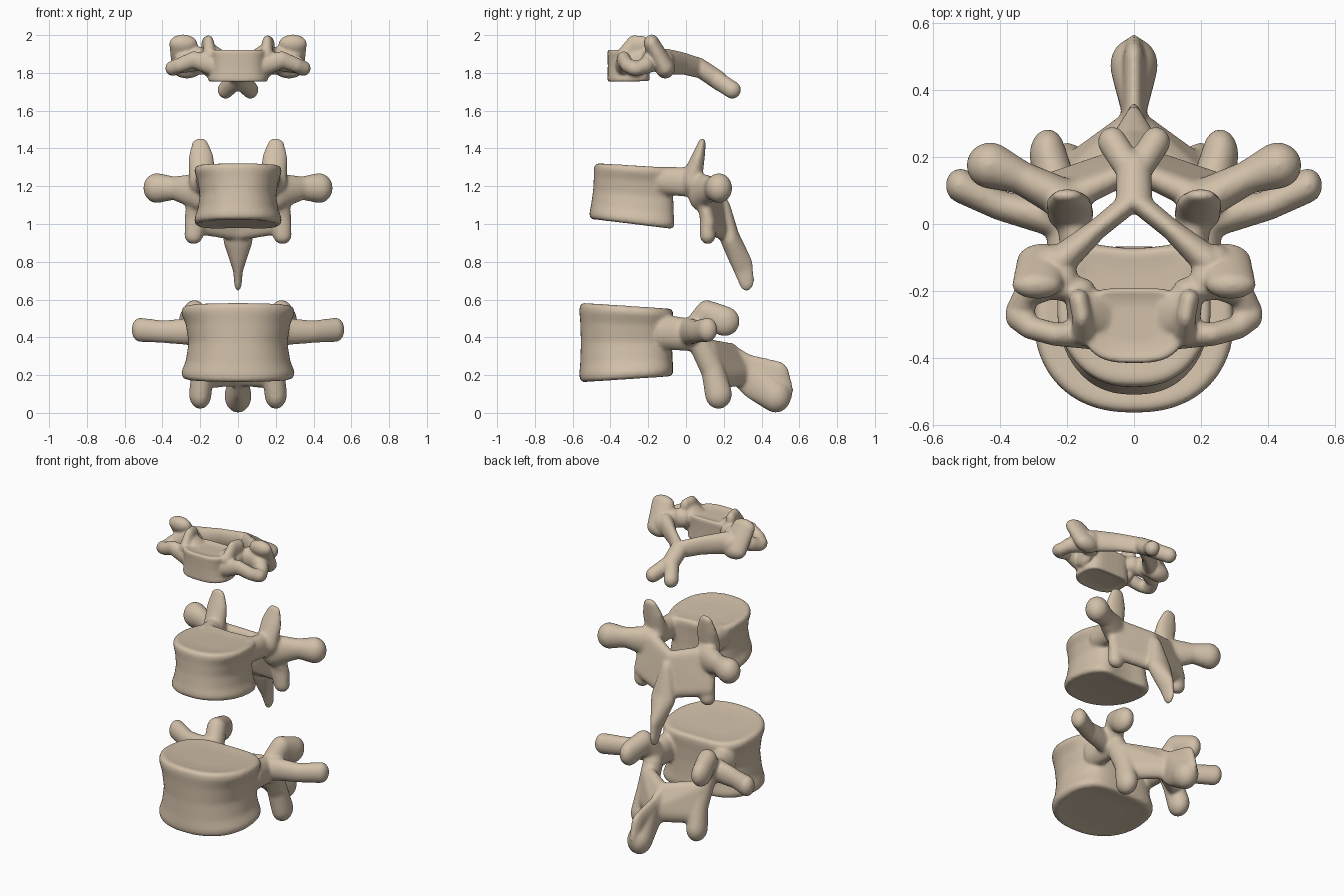
import bpy, bmesh, math

bone = bpy.data.materials.new("bone")
bone.diffuse_color = (0.64, 0.525, 0.395, 1)

# unit sphere points used for every rounded blob
_b = bmesh.new()
bmesh.ops.create_icosphere(_b, subdivisions=3, radius=1)
SPHERE = [v.co.copy() for v in _b.verts]
_b.free()


def hull(bm, *blobs):
    """Convex skin around ellipsoids (x, y, z, rx, ry, rz), mirrored in x."""
    for side in (1, -1):
        t = bmesh.new()
        for x, y, z, rx, ry, rz in blobs:
            for p in SPHERE:
                t.verts.new((side * (x + p.x * rx), y + p.y * ry, z + p.z * rz))
        bmesh.ops.convex_hull(t, input=t.verts[:])
        loose = [v for v in t.verts if not v.link_faces]
        bmesh.ops.delete(t, geom=loose, context='VERTS')
        bmesh.ops.recalc_face_normals(t, faces=t.faces[:])
        m = bpy.data.meshes.new("tmp")
        t.to_mesh(m)
        t.free()
        bm.from_mesh(m)
        bpy.data.meshes.remove(m)
        if all(b[0] == 0 for b in blobs):
            break


def chain(bm, *blobs):
    for a, b in zip(blobs, blobs[1:]):
        hull(bm, a, b)


def body(bm, rx, y0, y1, bot, top, waist, notch, dip, shift=0.0, square=0.85):
    """Vertebral body: waisted drum, notched back, dished endplates.
    bot/top = (z at front, z at back)."""
    n, cy, ry = 64, (y0 + y1) / 2, (y1 - y0) / 2
    # (height fraction, outline scale, waist amount, endplate dip)
    rows = [(0, .5, 0, dip), (0, .75, 0, dip * .6), (0, .92, 0, 0), (.03, .985, 0, 0), (.1, 1, 0, 0),
            (.25, 1, .6, 0), (.5, 1, 1, 0), (.75, 1, .6, 0), (.9, 1, 0, 0), (.97, .985, 0, 0),
            (1, .92, 0, 0), (1, .75, 0, -dip * .6), (1, .5, 0, -dip)]
    rings = []
    for f, s, w, d in rows:
        ring = []
        for i in range(n):
            a = 2 * math.pi * i / n
            c, q = math.cos(a), math.sin(a)
            x = rx * math.copysign(abs(c) ** square, c) * s * (1 - waist * w)
            yy = q if q < 0 else q ** .75 - notch * q ** 6
            y = cy + ry * yy * s * (1 - waist * .25 * w) + shift * (f - .5) * (q < 0) * -q
            k = (y - y0) / (y1 - y0)
            lo = bot[0] + (bot[1] - bot[0]) * k
            hi = top[0] + (top[1] - top[0]) * k
            ring.append(bm.verts.new((x, y, lo + (hi - lo) * f + d)))
        rings.append(ring)
    for r0, r1 in zip(rings, rings[1:]):
        for i in range(n):
            j = (i + 1) % n
            bm.faces.new((r0[i], r0[j], r1[j], r1[i]))
    bm.faces.new(rings[0][::-1])
    bm.faces.new(rings[-1])


def finish(bm, name, voxel, smooth):
    """Fuse the parts into one smooth bone."""
    me = bpy.data.meshes.new(name)
    bm.to_mesh(me)
    bm.free()
    ob = bpy.data.objects.new(name, me)
    bpy.context.collection.objects.link(ob)
    bpy.context.view_layer.objects.active = ob
    ob.select_set(True)
    m = ob.modifiers.new("fuse", 'REMESH')
    m.mode = 'VOXEL'
    m.voxel_size = voxel
    m.use_smooth_shade = True
    s = ob.modifiers.new("soften", 'SMOOTH')
    s.factor = 0.5
    s.iterations = smooth
    for k in ("fuse", "soften"):
        bpy.ops.object.modifier_apply(modifier=k)
    ob.data.materials.clear()
    ob.data.materials.append(bone)
    bpy.ops.object.shade_smooth()
    ob.select_set(False)


# ---- lumbar vertebra (bottom) ----
bm = bmesh.new()
body(bm, .30, -.565, -.035, (.16, .195), (.585, .55), .13, .12, .01)
# pedicles
hull(bm, (.2, -.13, .43, .065, .05, .095), (.2, .05, .41, .055, .05, .085))
# transverse processes
chain(bm, (.22, .01, .43, .06, .055, .075), (.4, .055, .43, .045, .045, .06),
      (.52, .115, .44, .044, .052, .065))
# superior articular processes
chain(bm, (.2, .03, .42, .06, .06, .08), (.23, .11, .53, .06, .06, .068),
      (.258, .205, .485, .055, .08, .08))
# laminae and inferior articular processes
chain(bm, (.19, .07, .38, .06, .06, .08), (.185, .14, .23, .06, .06, .08),
      (.2, .172, .1, .06, .072, .08))
hull(bm, (.18, .13, .33, .05, .04, .06), (.18, .17, .19, .05, .04, .06),
     (0, .24, .29, .04, .05, .08), (0, .3, .21, .03, .05, .07))
# spinous process
chain(bm, (0, .23, .28, .045, .05, .09), (0, .34, .19, .036, .06, .115),
      (0, .475, .09, .072, .082, .09))
chain(bm, (0, .34, .22, .034, .05, .09), (0, .485, .19, .033, .065, .085),
      (0, .49, .12, .033, .078, .1))
finish(bm, "lumbar_vertebra", .009, 12)

# ---- thoracic vertebra (middle) ----
bm = bmesh.new()
body(bm, .232, -.5, -.01, (1.025, .965), (1.325, 1.295), .13, .25, .008, shift=.03)
# pedicles
hull(bm, (.165, -.13, 1.23, .055, .05, .075), (.18, .05, 1.22, .05, .05, .08))
# superior articular processes
chain(bm, (.19, .03, 1.23, .07, .055, .08), (.195, .065, 1.35, .068, .034, .05),
      (.2, .085, 1.425, .045, .02, .03))
# transverse processes
chain(bm, (.2, .07, 1.17, .075, .06, .1), (.34, .14, 1.19, .05, .05, .062),
      (.43, .175, 1.19, .072, .07, .08))
# laminae with inferior articular processes
hull(bm, (.2, .08, 1.19, .07, .04, .06), (.235, .12, 1.0, .05, .038, .05),
     (0, .165, 1.13, .04, .035, .07), (0, .2, .96, .05, .038, .05))
hull(bm, (.22, .11, 1.03, .06, .038, .05), (.235, .115, .94, .05, .043, .048))
# spinous process
chain(bm, (0, .19, 1.06, .045, .05, .09), (0, .235, .92, .08, .05, .07),
      (0, .3, .78, .028, .055, .07), (0, .32, .7, .021, .042, .057))
finish(bm, "thoracic_vertebra", .009, 12)

# ---- cervical vertebra (top) ----
bm = bmesh.new()
body(bm, .16, -.416, -.18, (1.75, 1.755), (1.925, 1.92), .06, .1, .012, square=.65)
# uncinate ridges on the body, sloping in to the plate and out to the bars
chain(bm, (.15, -.33, 1.89, .035, .035, .05), (.155, -.275, 1.945, .03, .045, .055),
      (.165, -.225, 1.945, .03, .03, .05))
hull(bm, (.155, -.26, 1.93, .03, .05, .035), (.09, -.27, 1.89, .03, .07, .03))
hull(bm, (.16, -.27, 1.85, .04, .07, .07), (.165, -.22, 1.88, .04, .04, .06))
# front and rear bars round the side openings
chain(bm, (.13, -.33, 1.84, .04, .045, .06), (.235, -.33, 1.87, .035, .035, .045),
      (.31, -.31, 1.84, .035, .035, .04), (.345, -.275, 1.825, .04, .045, .04))
chain(bm, (.16, -.2, 1.88, .045, .04, .055), (.25, -.18, 1.87, .045, .045, .065),
      (.32, -.21, 1.84, .04, .04, .045), (.345, -.265, 1.82, .04, .045, .036))
hull(bm, (.32, -.3, 1.83, .025, .03, .03), (.32, -.22, 1.83, .025, .03, .03))
# articular pillars
hull(bm, (.29, -.182, 1.955, .075, .042, .048), (.27, -.11, 1.825, .08, .052, .055))
hull(bm, (.21, -.17, 1.88, .045, .045, .06), (.24, -.11, 1.85, .06, .05, .07))
# laminae
chain(bm, (.22, -.11, 1.86, .05, .045, .07), (.11, -.015, 1.85, .03, .032, .06),
      (0, .075, 1.825, .035, .032, .055))
# forked spinous process
chain(bm, (0, .075, 1.825, .055, .035, .055), (0, .18, 1.755, .052, .04, .055))
chain(bm, (.01, .16, 1.765, .045, .04, .05), (.065, .245, 1.71, .043, .046, .047))
finish(bm, "cervical_vertebra", .007, 8)
